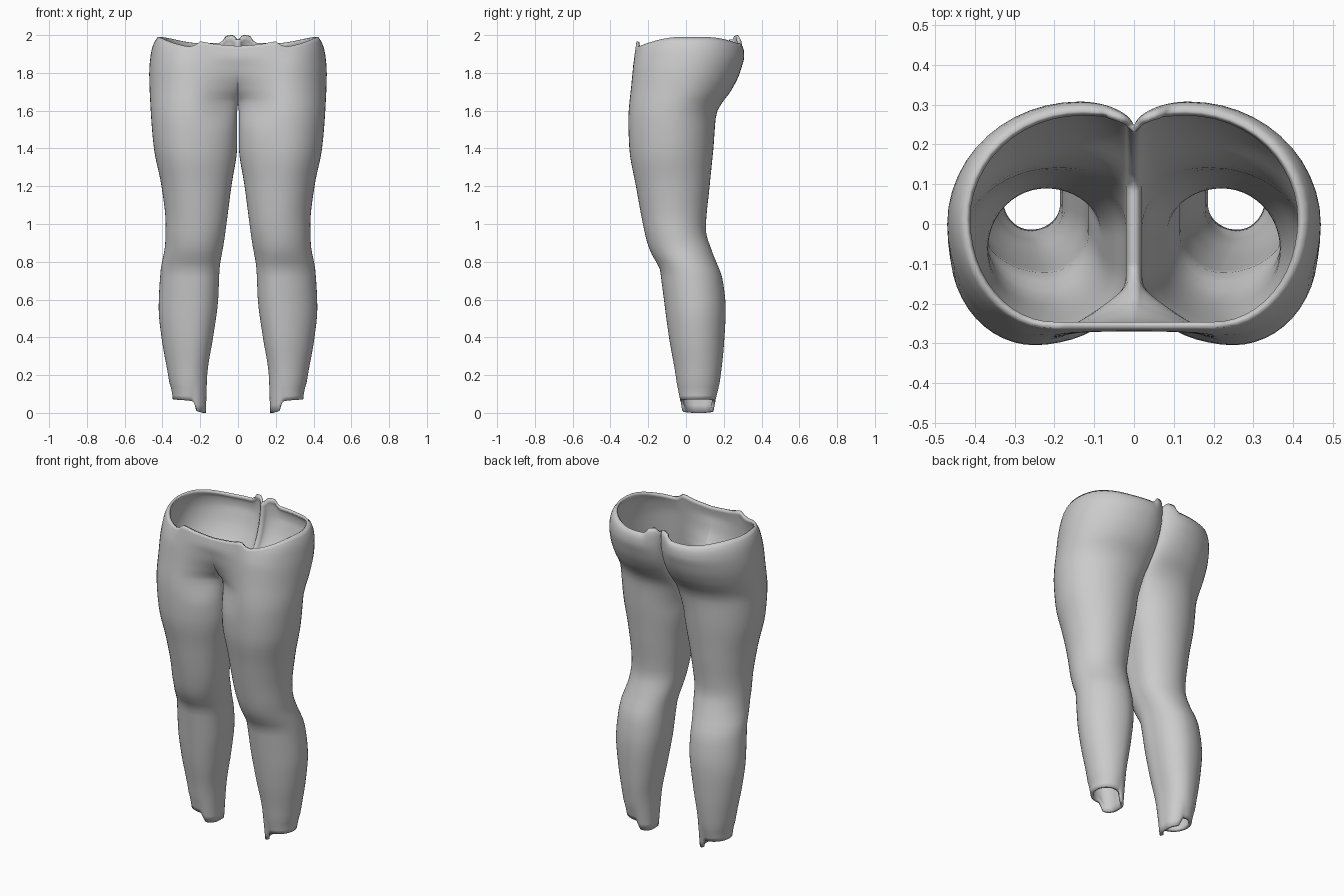
import bpy, bmesh, math

cube = bpy.data.objects.get("Cube")
if cube:
    bpy.data.objects.remove(cube)


def curve(*pts):
    """Smooth monotone curve through (position, value) points."""
    d = [(b[1] - a[1]) / (b[0] - a[0]) for a, b in zip(pts, pts[1:])]
    m = [d[0]] + [2 * p * q / (p + q) if p * q > 0 else 0 for p, q in zip(d, d[1:])] + [d[-1]]

    def value(x):
        x = min(max(x, pts[0][0]), pts[-1][0])
        i = next(k for k in range(len(d)) if x <= pts[k + 1][0])
        h = pts[i + 1][0] - pts[i][0]
        t = (x - pts[i][0]) / h
        s = t * t * (3 - 2 * t)
        return (pts[i][1] * (1 - s) + pts[i + 1][1] * s
                + h * t * (1 - t) * (m[i] * (1 - t) - m[i + 1] * t))
    return value


# Left leg outline by height
inner = curve((0, .17), (.2, .163), (.4, .132), (.6, .105), (.76, .098), (.9, .075),
              (1.2, .035), (1.42, .004), (1.62, .004), (1.64, 0), (2, 0))
outer = curve((0, .345), (.07, .35), (.2, .37), (.4, .405), (.55, .42), (.75, .41), (.9, .385),
              (1, .383), (1.2, .405), (1.4, .445), (1.6, .462), (1.8, .47), (1.9, .462), (1.96, .448), (2, .425))
front = curve((0, -.03), (.2, -.055), (.4, -.09), (.7, -.13), (.77, -.14), (.82, -.172), (.9, -.205),
              (1, -.228), (1.2, -.265), (1.4, -.3), (1.55, -.305), (1.75, -.288), (1.93, -.27), (2, -.262))
back = curve((0, .155), (.1, .17), (.35, .2), (.55, .21), (.7, .195), (.85, .14), (.97, .105), (1.2, .125),
             (1.4, .145), (1.58, .16), (1.64, .19), (1.7, .235), (1.8, .285), (1.9, .308), (1.96, .305), (2, .285))
front_peak = curve((0, .26), (1, .22), (1.5, .25), (1.8, .24), (2, .2))
back_peak = curve((0, .26), (1, .22), (1.5, .2), (1.75, .15), (2, .13))
groin = curve((0, .05), (.6, .01), (.8, -.03), (1, -.09), (1.4, -.12), (1.64, -.14),
              (1.7, -.2), (1.8, -.255), (1.9, -.27), (2, -.262))
cleft = curve((0, .09), (.6, .07), (.8, .03), (1, -.03), (1.4, -.02), (1.55, .06),
              (1.64, .12), (1.75, .19), (1.85, .225), (2, .245))
soften = curve((1.5, 0), (1.85, 1))

# Hem heights across x
front_rim = curve((0, 1.942), (.12, 1.952), (.21, 1.967), (.24, 1.938), (.33, 1.955), (.42, 1.99))
back_rim = curve((0, 1.975), (.03, 2), (.065, 1.995), (.09, 1.96), (.2, 1.957), (.4, 1.99))
ankle_hem = curve((.17, 0), (.212, .008), (.24, .062), (.36, .072))

CROTCH, QUARTER, WALL = 1.64, 12, 6


def section(z):
    """Closed outline of one leg, counter-clockwise from the front peak."""
    xi, xo, yf, yb = inner(z), outer(z), front(z), back(z)
    xf, xb, gf, gb = front_peak(z), back_peak(z), groin(z), cleft(z)
    ym = (yf + yb) / 2
    steps = [k / QUARTER * math.pi / 2 for k in range(QUARTER)]
    pts = [(xf + (xo - xf) * math.sin(a), ym + (yf - ym) * math.cos(a)) for a in steps]
    pts += [(xb + (xo - xb) * math.cos(a), ym + (yb - ym) * math.sin(a)) for a in steps]
    pts += [(xb + (xi - xb) * math.sin(a), gb + (yb - gb) * math.cos(a)) for a in steps]
    pts += [(xi, gb + (gf - gb) * k / WALL) for k in range(WALL)]
    w = soften(z)
    for a in steps:
        u = 1 - math.cos(a)
        bulge = math.sin(a) * (1 - w) + u * u * (3 - 2 * u) * w
        pts.append((xi + (xf - xi) * u, gf + (yf - gf) * bulge))
    return pts


def hemmed(x, y, z):
    """Shift the end rings to follow the waist and ankle hems."""
    if z > 1.85:
        t = min(max((y + .1) / .2, 0), 1)
        rim = front_rim(x) * (1 - t) + back_rim(x) * t
        return 1.85 + (z - 1.85) / .15 * (rim - 1.85)
    if z < .16:
        return .16 - (.16 - z) / .16 * (.16 - ankle_hem(x))
    return z


# Left half of the leggings, open between the halves above the crotch
bm = bmesh.new()
levels = [CROTCH * k / 41 for k in range(42)] + [CROTCH + .36 * k / 14 for k in range(1, 15)]
rings = [[bm.verts.new((x, y, hemmed(x, y, z))) for x, y in section(z)] for z in levels]
count = len(rings[0])
for z, low, high in zip(levels, rings, rings[1:]):
    for i in range(count):
        on_wall = 3 * QUARTER <= i < 3 * QUARTER + WALL
        if on_wall and z > CROTCH - .001:
            continue
        j = (i + 1) % count
        bm.faces.new((low[i], low[j], high[j], high[i]))
bmesh.ops.delete(bm, geom=[v for v in bm.verts if not v.link_faces], context='VERTS')
mesh = bpy.data.meshes.new("leggings")
bm.to_mesh(mesh)
bm.free()
leggings = bpy.data.objects.new("leggings", mesh)
bpy.context.collection.objects.link(leggings)

# Plain grey cloth
grey = bpy.data.materials.new("grey_cloth")
grey.use_nodes = True
grey.diffuse_color = (.6, .6, .6, 1)
grey.node_tree.nodes["Principled BSDF"].inputs["Base Color"].default_value = (.6, .6, .6, 1)
mesh.materials.append(grey)

# Right half and cloth thickness
mirror = leggings.modifiers.new("mirror", 'MIRROR')
mirror.merge_threshold = .0005
shell = leggings.modifiers.new("thickness", 'SOLIDIFY')
shell.thickness = .016
shell.offset = -1

bpy.context.view_layer.objects.active = leggings
leggings.select_set(True)
bpy.ops.object.shade_smooth_by_angle(angle=math.radians(50))
